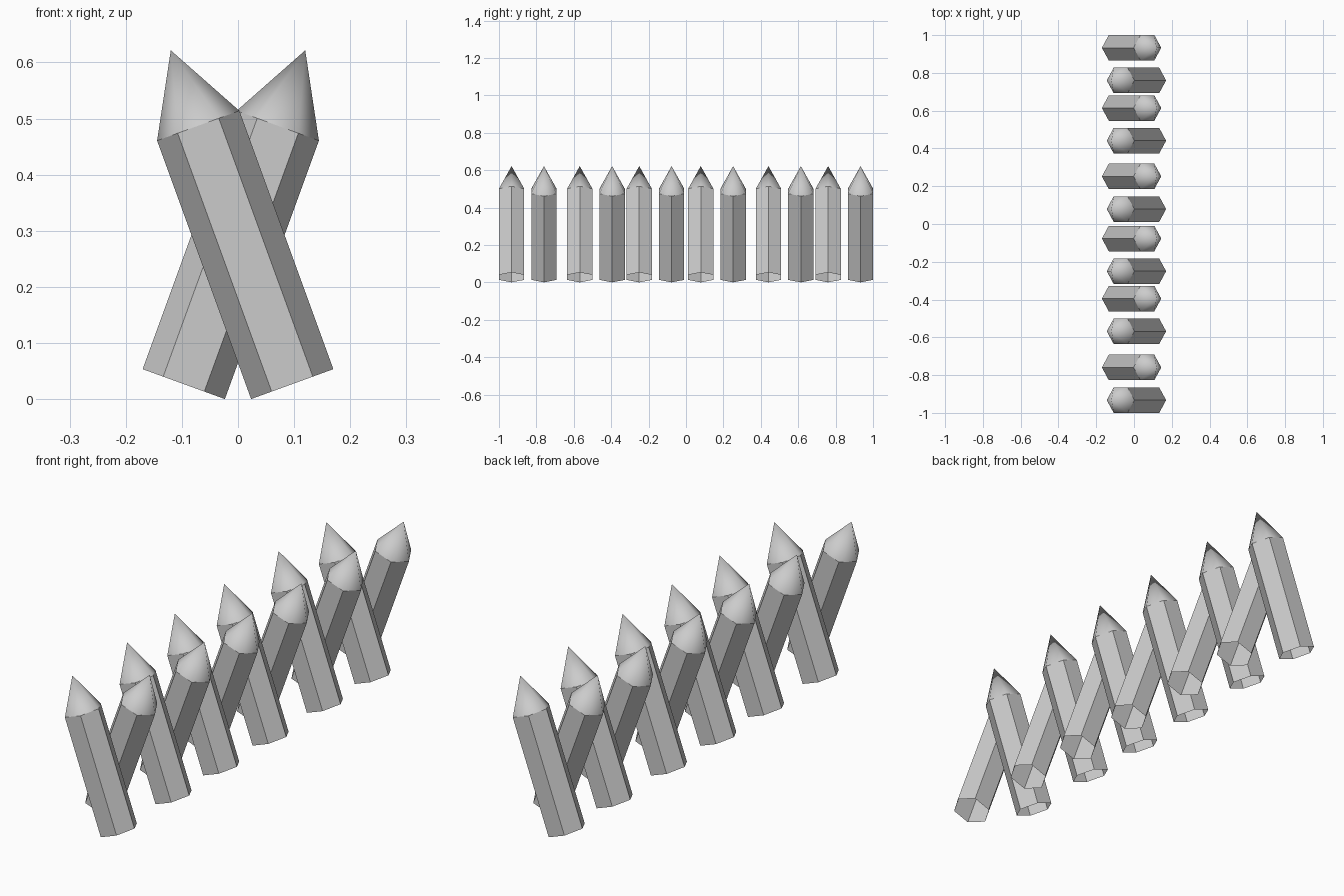
import bpy
import bmesh
from math import cos, sin, radians, tau
from mathutils import Matrix, Vector

cube = bpy.data.objects.get("Cube")
if cube:
    bpy.data.objects.remove(cube, do_unlink=True)

SIDES = 6
RADIUS = 0.078
SHAFT = 0.49
POINT = 0.143
LEAN = radians(20)
PAIR_GAP = 0.173
PAIR_Y = (-0.9325, -0.568, -0.25, 0.079, 0.441, 0.76)

grey = bpy.data.materials.new("stake_grey")
grey.use_nodes = True
colour = (0.6, 0.6, 0.6, 1)
grey.diffuse_color = colour
grey.node_tree.nodes["Principled BSDF"].inputs["Base Color"].default_value = colour


def ring(bm, z):
    """Hexagon of vertices with two corners on the x axis."""
    return [bm.verts.new((RADIUS * cos(tau * i / SIDES), RADIUS * sin(tau * i / SIDES), z))
            for i in range(SIDES)]


def finish(bm, name, smooth):
    for face in bm.faces:
        face.smooth = smooth
    mesh = bpy.data.meshes.new(name)
    bm.to_mesh(mesh)
    bm.free()
    mesh.materials.append(grey)
    return mesh


# Open six-sided shaft
bm = bmesh.new()
low, high = ring(bm, 0), ring(bm, SHAFT)
for i in range(SIDES):
    j = (i + 1) % SIDES
    bm.faces.new((low[i], low[j], high[j], high[i]))
shaft_mesh = finish(bm, "shaft", False)

# Smooth sharpened point
bm = bmesh.new()
base = ring(bm, SHAFT)
tip = bm.verts.new((0, 0, SHAFT + POINT))
for i in range(SIDES):
    bm.faces.new((base[i], base[(i + 1) % SIDES], tip))
point_mesh = finish(bm, "point", True)


def stake(name, y, side):
    """A stake with its foot on the given side, leaning across the centre line."""
    foot = Vector((side * 0.0967, y, RADIUS * sin(LEAN)))
    placing = Matrix.Translation(foot) @ Matrix.Rotation(-side * LEAN, 4, "Y")
    for part, mesh in (("shaft", shaft_mesh), ("point", point_mesh)):
        obj = bpy.data.objects.new(f"{name}_{part}", mesh)
        obj.matrix_world = placing
        bpy.context.collection.objects.link(obj)


# Row of crossed pairs
for n, y in enumerate(PAIR_Y, 1):
    stake(f"left_foot_stake_{n}", y, 1)
    stake(f"right_foot_stake_{n}", y + PAIR_GAP, -1)
